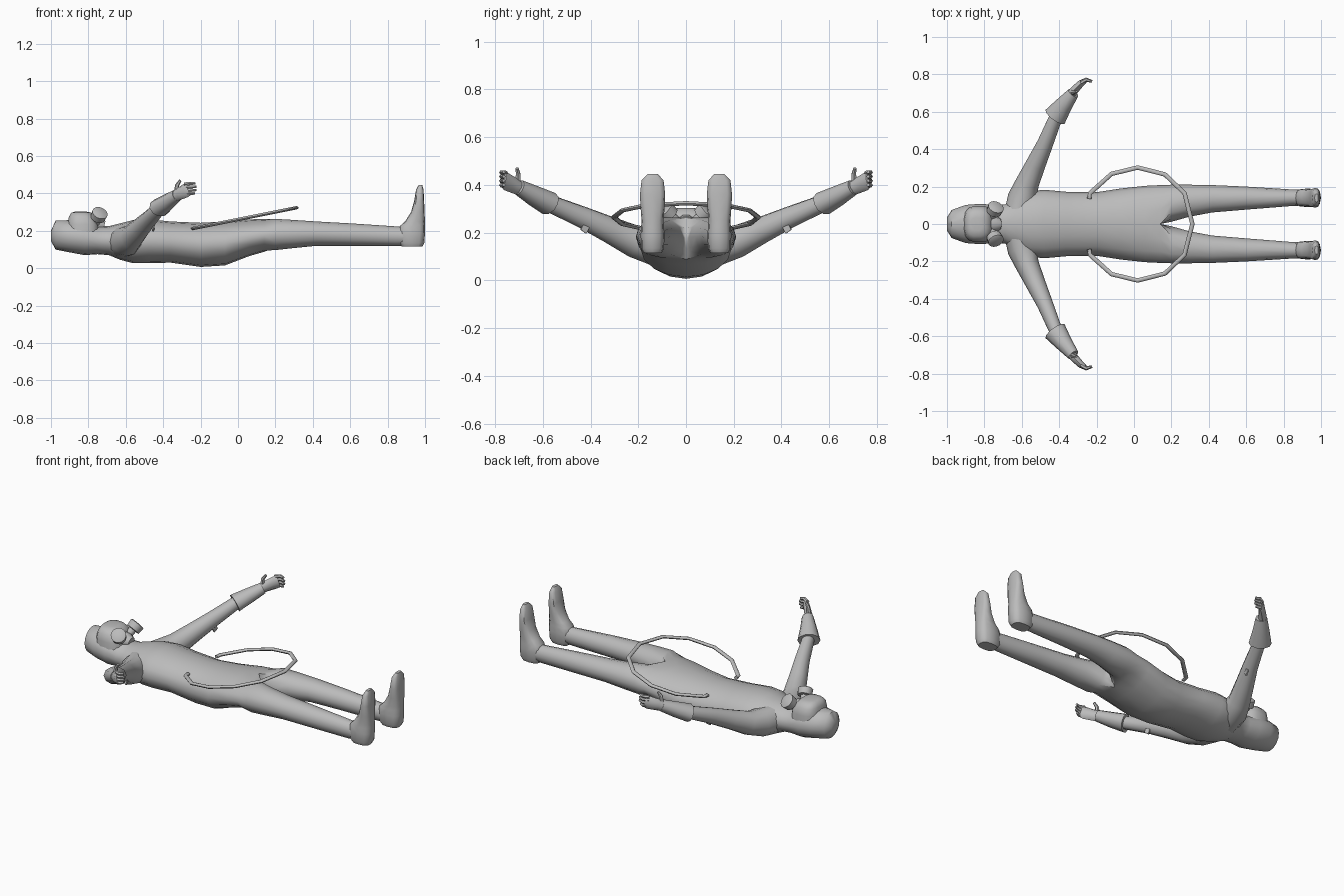
import bpy, bmesh, math
from mathutils import Vector

if "Cube" in bpy.data.objects:
    bpy.data.objects.remove(bpy.data.objects["Cube"])

grey = bpy.data.materials.new("suit grey")
grey.diffuse_color = (0.5, 0.5, 0.5, 1)
grey.use_nodes = True
grey.node_tree.nodes["Principled BSDF"].inputs["Base Color"].default_value = grey.diffuse_color


def finish(name, bm, mirror=True, angle=45):
    """Turn a bmesh into a smooth, optionally mirrored object."""
    bmesh.ops.recalc_face_normals(bm, faces=bm.faces)
    me = bpy.data.meshes.new(name)
    bm.to_mesh(me)
    bm.free()
    me.materials.append(grey)
    ob = bpy.data.objects.new(name, me)
    bpy.context.collection.objects.link(ob)
    bpy.ops.object.select_all(action='DESELECT')
    ob.select_set(True)
    bpy.context.view_layer.objects.active = ob
    bpy.ops.object.shade_smooth_by_angle(angle=math.radians(angle))
    if mirror:
        mod = ob.modifiers.new("mirror", 'MIRROR')
        mod.use_axis = (False, True, False)
        mod.use_clip = True
        mod.merge_threshold = 0.0005
    return ob


def bridge(bm, a, b, closed=True):
    n = len(a)
    for i in range(n if closed else n - 1):
        j = (i + 1) % n
        bm.faces.new((a[i], a[j], b[j], b[i]))


def skin(bm, rings):
    """Skin closed rings of points and cap both ends."""
    vs = [[bm.verts.new(p) for p in r] for r in rings]
    for a, b in zip(vs, vs[1:]):
        bridge(bm, a, b)
    bm.faces.new(vs[0])
    bm.faces.new(vs[-1])


def tube(bm, path, sides=8, up=(0, 0, 1)):
    """Sweep ellipses along path; each entry is (centre, side radius, up radius)."""
    pts = [Vector(p[0]) for p in path]
    rings = []
    for i, (c, ru, rv) in enumerate(path):
        t = (pts[min(i + 1, len(pts) - 1)] - pts[max(i - 1, 0)]).normalized()
        u = t.cross(Vector(up)).normalized()
        v = u.cross(t)
        rings.append([pts[i] + u * ru * math.cos(k * math.tau / sides)
                      + v * rv * math.sin(k * math.tau / sides) for k in range(sides)])
    skin(bm, rings)


# Body half: hood, torso and leg in one skin (x, half width, bottom, top)
torso = [(-1.0, .035, .145, .20), (-.975, .075, .10, .255), (-.9, .102, .085, .257),
         (-.82, .108, .07, .25), (-.75, .102, .075, .225), (-.69, .104, .07, .225),
         (-.63, .14, .045, .24), (-.56, .175, .027, .258), (-.48, .183, .027, .262),
         (-.36, .172, .03, .25), (-.2, .17, .007, .243), (-.07, .19, .015, .25),
         (.06, .204, .065, .261), (.14, .208, .088, .264)]
# Leg (x, inner y, outer y, bottom, top)
leg = [(.2, .012, .21, .097, .264), (.3, .04, .21, .108, .258), (.42, .062, .208, .12, .25),
       (.6, .077, .2, .12, .24), (.84, .096, .185, .118, .224), (.89, .098, .183, .12, .22)]
bm = bmesh.new()
prev = None
for x, w, zb, zt in torso:
    zc, h = (zb + zt) / 2, (zt - zb) / 2
    ring = [bm.verts.new((x, 0 if k in (0, 8) else w * math.sin(k * math.pi / 8),
                          zc + h * math.cos(k * math.pi / 8))) for k in range(9)]
    if prev:
        bridge(bm, prev, ring, False)
    else:
        bm.faces.new(ring)
    prev = ring
# Crotch points close the half ring into a full leg ring
top, low = prev[0].co.z, prev[-1].co.z
prev = prev + [bm.verts.new((.14, 0, low + (top - low) * f)) for f in (.25, .5, .75)]
for x, yi, yo, zb, zt in leg:
    ring = []
    for k in range(12):
        a = math.radians(30 * k - 30)
        ring.append(bm.verts.new((x, (yi + yo) / 2 + (yo - yi) / 2 * math.sin(a),
                                  (zb + zt) / 2 + (zt - zb) / 2 * math.cos(a))))
    bridge(bm, prev, ring)
    prev = ring
bm.faces.new(prev)
finish("suit_body", bm, angle=60)

# Boots, stacked upward from the heel (z, back x, front x, half width)
boot = [(.115, .875, .985, .038), (.135, .862, .996, .048), (.19, .858, 1.0, .05),
        (.225, .865, 1.0, .048), (.25, .893, .999, .046), (.30, .925, .998, .05),
        (.36, .942, .995, .053), (.42, .952, .992, .046), (.445, .966, .985, .022)]
bm = bmesh.new()
skin(bm, [[((x0 + x1) / 2 + (x1 - x0) / 2 * math.copysign(abs(math.cos(a)) ** .7, math.cos(a)),
            .14 + w * math.copysign(abs(math.sin(a)) ** .7, math.sin(a)), z)
           for a in [k * math.tau / 12 for k in range(12)]] for z, x0, x1, w in boot])
finish("boot", bm)

# Arms
bm = bmesh.new()
tube(bm, [((-.62, .05, .14), .075, .085), ((-.595, .14, .145), .08, .08),
          ((-.57, .22, .165), .063, .068), ((-.525, .32, .212), .053, .056),
          ((-.475, .43, .263), .043, .046), ((-.42, .565, .32), .036, .037),
          ((-.36, .65, .365), .03, .03)], 12)
finish("arm", bm, angle=60)

# Flared glove cuffs
bm = bmesh.new()
tube(bm, [((-.422, .573, .322), .063, .05), ((-.375, .637, .355), .047, .043),
          ((-.325, .70, .39), .032, .033)], 10)
finish("glove_cuff", bm)

# Hands: palm, four curled fingers and a raised thumb
bm = bmesh.new()
tube(bm, [((-.345, .685, .38), .026, .028), ((-.315, .72, .398), .022, .034),
          ((-.28, .755, .415), .018, .038), ((-.262, .766, .422), .013, .034)], 8)
for k in range(4):
    z = .396 + .018 * k
    reach = (-.232, -.224, -.224, -.23)[k]
    tube(bm, [((-.285, .755, z), .011, .010), ((-.255, .772, z + .003), .011, .010),
              ((reach, .763, z + .004), .007, .007)], 6)
tube(bm, [((-.33, .705, .405), .014, .014), ((-.325, .703, .445), .011, .011),
          ((-.308, .708, .47), .007, .007)], 6, up=(0, 1, 0))
finish("gloved_hand", bm)

# Small strap tabs on the sleeves
bm = bmesh.new()
tube(bm, [((-.46, .40, .235), .008, .05), ((-.452, .425, .248), .008, .045)], 6)
finish("sleeve_tab", bm)

# Face mask: rounded visor block (z, back x, front x, half width)
bm = bmesh.new()
skin(bm, [[((x0 + x1) / 2 + (x1 - x0) / 2 * math.copysign(abs(math.cos(a)) ** .7, math.cos(a)),
            w * math.copysign(abs(math.sin(a)) ** .7, math.sin(a)), z)
           for a in [(k + .5) * math.tau / 16 for k in range(16)]]
          for z, x0, x1, w in [(.15, -.915, -.74, .095), (.235, -.912, -.745, .098),
                               (.275, -.905, -.765, .088), (.297, -.892, -.785, .065),
                               (.303, -.87, -.81, .035)]])
finish("mask_visor", bm, False, 50)

# Muzzle of the mask
bm = bmesh.new()
tube(bm, [((-.80, 0, .235), .05, .045), ((-.745, 0, .232), .045, .04),
          ((-.715, 0, .225), .03, .03)], 10)
finish("mask_muzzle", bm, False)

# Filter canisters with a narrow neck
base, axis = Vector((-.765, .03, .235)), Vector((.28, .62, .62)).normalized()
bm = bmesh.new()
tube(bm, [(base + axis * d, r, r) for d, r in
          [(0, .022), (.05, .022), (.052, .04), (.09, .043), (.094, .037)]], 14)
finish("mask_filter", bm, angle=35)

# Open hoop around the hips, tilted upward toward the feet
half = [(-.24, .135), (-.235, .165), (-.12, .268), (.02, .302), (.165, .265), (.27, .165)]
loop = half + [(.312, 0)] + [(x, -y) for x, y in reversed(half)]
bm = bmesh.new()
tube(bm, [((x, y, .213 + (x + .24) * .2), .012, .009) for x, y in loop], 8)
finish("hip_hoop", bm, False)
